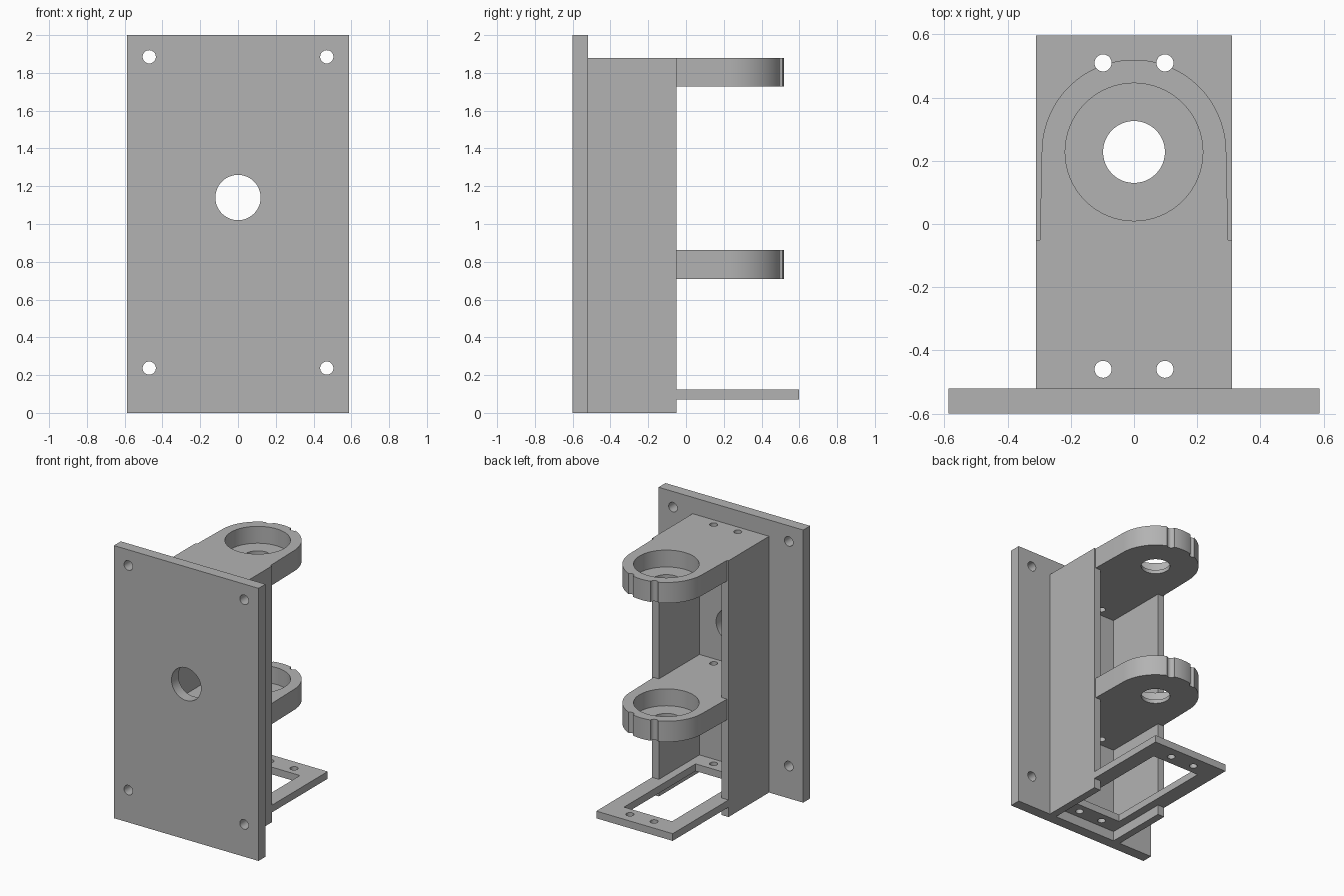
import bpy
import bmesh
from math import cos, sin, pi, radians, asin

cube = bpy.data.objects.get("Cube")
if cube:
    bpy.data.objects.remove(cube, do_unlink=True)

grey = bpy.data.materials.new("plain grey")
grey.use_nodes = True
colour = (0.45, 0.45, 0.45, 1)
grey.diffuse_color = colour
grey.node_tree.nodes["Principled BSDF"].inputs["Base Color"].default_value = colour

# Main dimensions
PLATE_X, PLATE_BACK, FRONT = 0.587, -0.52, -0.6
BODY_X, WALL, WALL_BACK, WALL_TOP = 0.31, 0.055, -0.05, 1.88
RING_Y, RING_R = 0.228, 0.292
SCREW_X, SCREW_R = 0.098, 0.027


def prism(name, outline, z0, z1):
    """Extrude a flat outline between two heights."""
    bm = bmesh.new()
    face = bm.faces.new([bm.verts.new((x, y, z0)) for x, y in outline])
    up = bmesh.ops.extrude_face_region(bm, geom=[face])
    verts = [v for v in up["geom"] if isinstance(v, bmesh.types.BMVert)]
    bmesh.ops.translate(bm, verts=verts, vec=(0, 0, z1 - z0))
    bmesh.ops.recalc_face_normals(bm, faces=bm.faces)
    mesh = bpy.data.meshes.new(name)
    bm.to_mesh(mesh)
    bm.free()
    mesh.materials.append(grey)
    obj = bpy.data.objects.new(name, mesh)
    bpy.context.collection.objects.link(obj)
    return obj


def box(name, x0, x1, y0, y1, z0, z1):
    return prism(name, [(x0, y0), (x1, y0), (x1, y1), (x0, y1)], z0, z1)


def bore(x, y, r, z0, z1, sides=48):
    """Vertical round cutter."""
    ring = [(x + r * cos(2 * pi * i / sides), y + r * sin(2 * pi * i / sides))
            for i in range(sides)]
    return prism("cutter", ring, z0, z1)


def front_bore(x, z, r):
    """Round cutter through the mounting plate, along y."""
    cutter = bore(0, 0, r, -0.1, 0.1)
    cutter.rotation_euler.x = pi / 2
    cutter.location = (x, (FRONT + PLATE_BACK) / 2, z)
    return cutter


def cut(obj, cutters):
    """Subtract the cutters, keep the result and shade it."""
    for c in cutters:
        c.hide_render = True
        mod = obj.modifiers.new("hole", 'BOOLEAN')
        mod.operation, mod.solver, mod.object = 'DIFFERENCE', 'EXACT', c
    bpy.context.view_layer.update()
    graph = bpy.context.evaluated_depsgraph_get()
    mesh = bpy.data.meshes.new_from_object(obj.evaluated_get(graph))
    obj.modifiers.clear()
    obj.data = mesh
    for c in cutters:
        bpy.data.objects.remove(c, do_unlink=True)
    bpy.ops.object.select_all(action='DESELECT')
    obj.select_set(True)
    bpy.context.view_layer.objects.active = obj
    bpy.ops.object.shade_smooth_by_angle(angle=radians(30))


def screw_holes(z0, z1, back_y=0.51):
    return [bore(s * SCREW_X, y, SCREW_R, z0 - 0.05, z1 + 0.05, 32)
            for s in (-1, 1) for y in (-0.46, back_y)]


# Mounting plate with corner holes and a central hole
plate = box("mounting_plate", -PLATE_X, PLATE_X, FRONT, PLATE_BACK, 0, 2)
cut(plate, [front_bore(s * 0.47, z, 0.035) for s in (-1, 1) for z in (0.237, 1.885)]
    + [front_bore(0, 1.14, 0.12)])

# Side walls of the channel
inner = BODY_X - WALL
for side, s in (("right", -1), ("left", 1)):
    x0, x1 = sorted((s * inner, s * BODY_X))
    box(side + "_wall", x0, x1, PLATE_BACK, WALL_BACK, 0, WALL_TOP)

# Ring arms: slightly tapered, round-ended, with a stepped bore
SHOULDER = 0.298
tilt = asin((SHOULDER - RING_R) / (RING_Y - WALL_BACK))
arc = [(RING_R * cos(a), RING_Y + RING_R * sin(a))
       for a in (tilt + (pi - 2 * tilt) * i / 64 for i in range(65))]
arm_outline = ([(-inner, PLATE_BACK), (inner, PLATE_BACK), (inner, WALL_BACK),
                (SHOULDER, WALL_BACK)] + arc
               + [(-SHOULDER, WALL_BACK), (-inner, WALL_BACK)])
for level, z0, z1 in (("lower", 0.71, 0.862), ("upper", 1.728, WALL_TOP)):
    arm = prism(level + "_ring_arm", arm_outline, z0, z1)
    cut(arm, [bore(0, RING_Y, 0.218, z0 + 0.028, z1 + 0.05, 64),
              bore(0, RING_Y, 0.098, z0 - 0.05, z1)] + screw_holes(z0, z1))

# Bottom frame with a rectangular window
Z0, Z1 = 0.072, 0.125
frame = prism("bottom_frame",
              [(-inner, PLATE_BACK), (inner, PLATE_BACK), (inner, WALL_BACK),
               (BODY_X, WALL_BACK), (BODY_X, 0.597), (-BODY_X, 0.597),
               (-BODY_X, WALL_BACK), (-inner, WALL_BACK)], Z0, Z1)
cut(frame, [box("cutter", -0.195, 0.195, -0.39, 0.44, 0, 0.3)] + screw_holes(Z0, Z1))
